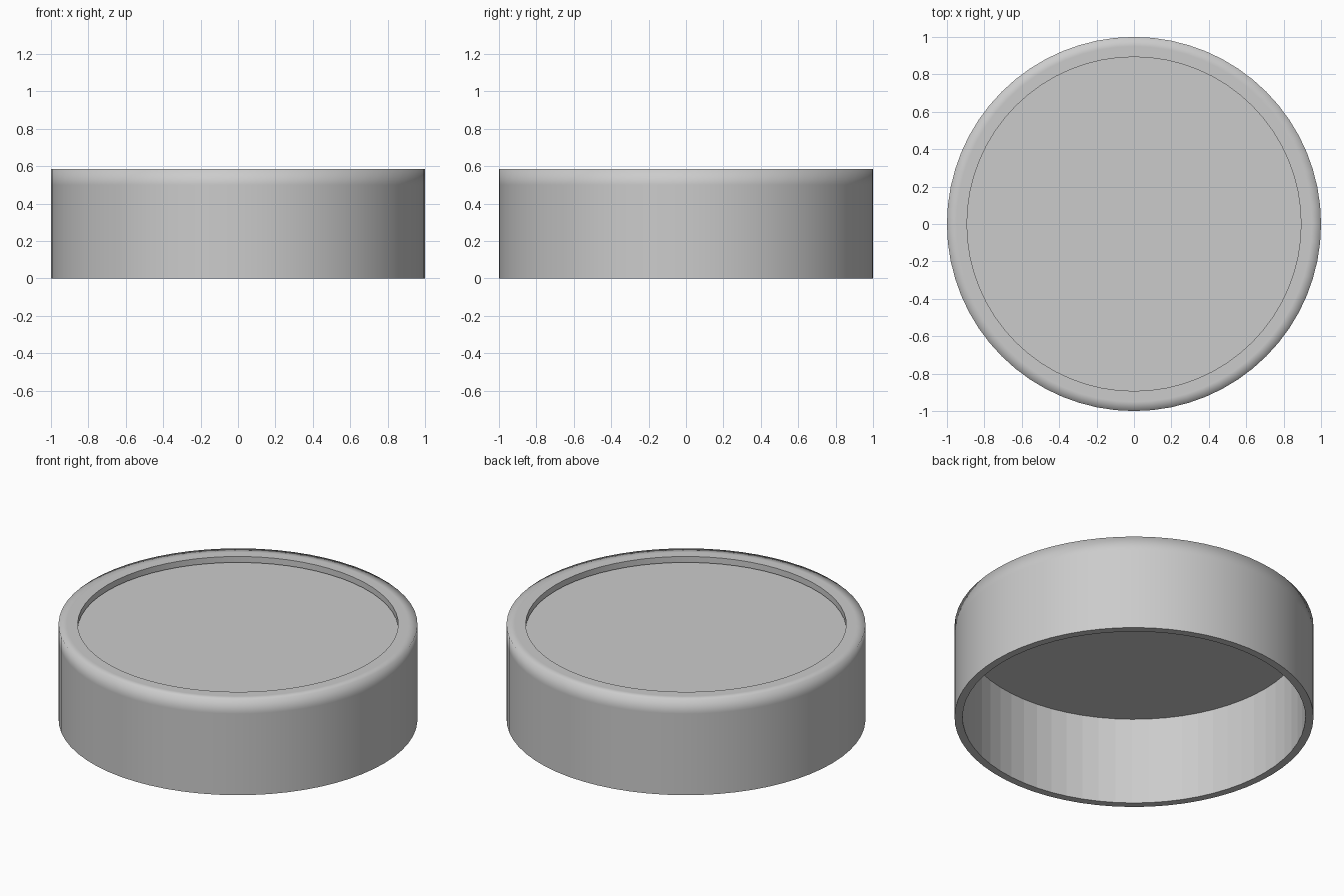
import bpy, bmesh, math

if "Cube" in bpy.data.objects:
    bpy.data.objects.remove(bpy.data.objects["Cube"])

SIDES = 64

def make_object(name, bm):
    mesh = bpy.data.meshes.new(name)
    bm.normal_update()
    bm.to_mesh(mesh)
    bm.free()
    obj = bpy.data.objects.new(name, mesh)
    bpy.context.collection.objects.link(obj)
    return obj

# Side wall with an inward top lip: closed (radius, z, sharp corner) profile turned round z
profile = [
    (1.0, 0.0, True), (1.0, 0.5, False), (1.0, 0.585, False),
    (0.95, 0.585, False), (0.893, 0.585, True), (0.893, 0.548, True),
    (0.955, 0.548, True), (0.955, 0.0, True),
]
bm = bmesh.new()
rings = []
for r, z, sharp in profile:
    rings.append([bm.verts.new((r * math.cos(2 * math.pi * i / SIDES),
                                r * math.sin(2 * math.pi * i / SIDES), z))
                  for i in range(SIDES)])
count = len(profile)
for k in range(count):
    lower, upper = rings[k], rings[(k + 1) % count]
    for i in range(SIDES):
        j = (i + 1) % SIDES
        face = bm.faces.new((lower[i], lower[j], upper[j], upper[i]))
        face.smooth = k != 6   # the inside wall stays faceted
for ring, (r, z, sharp) in zip(rings, profile):
    for i in range(SIDES):
        edge = bm.edges.get((ring[i], ring[(i + 1) % SIDES]))
        edge.smooth = not sharp
bmesh.ops.recalc_face_normals(bm, faces=bm.faces)
make_object("rim_wall", bm)

# Recessed top panel, tucked just below the lip
bm = bmesh.new()
bmesh.ops.create_circle(bm, cap_ends=True, segments=SIDES, radius=0.955)
bmesh.ops.translate(bm, verts=bm.verts, vec=(0, 0, 0.538))
make_object("top_panel", bm)
